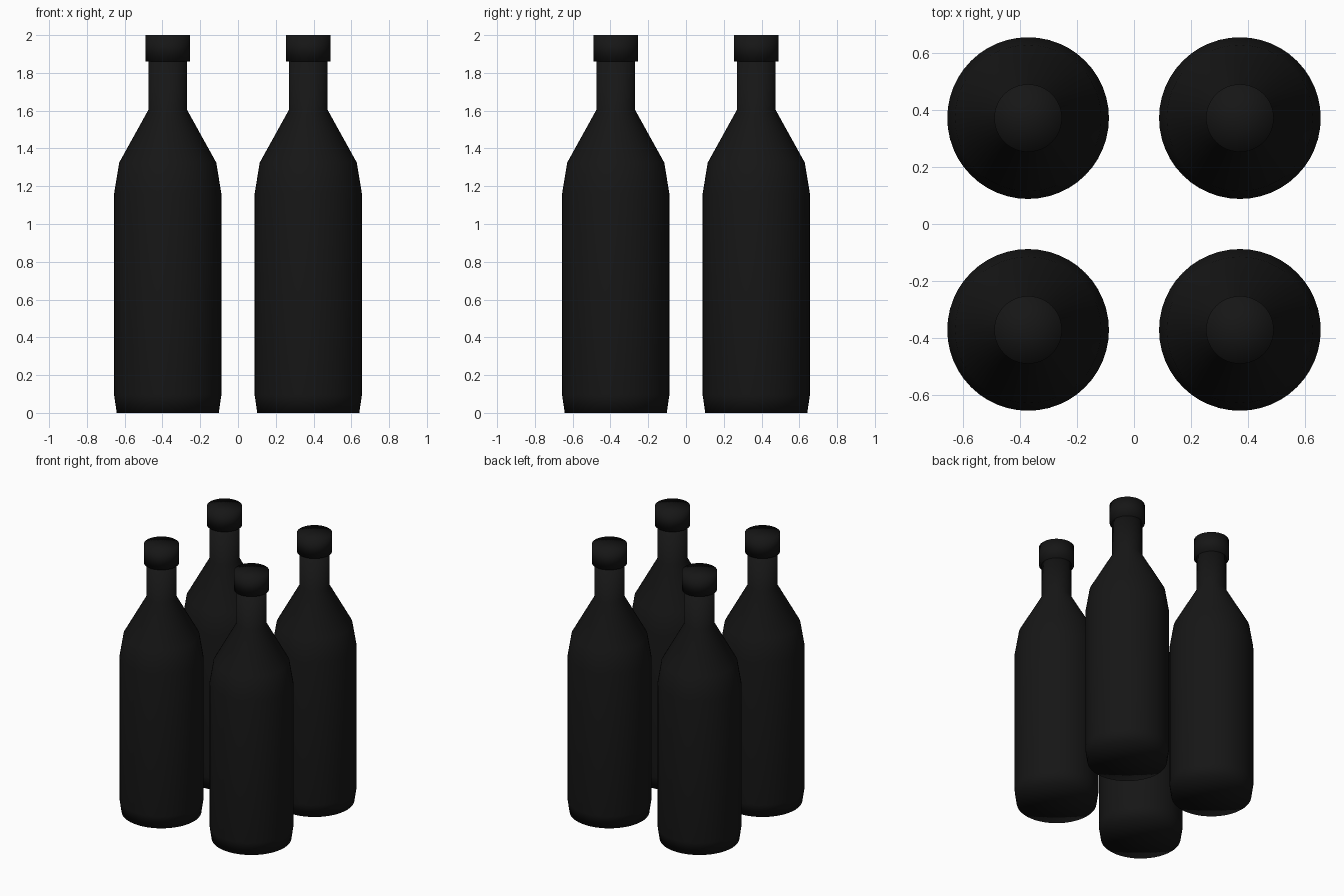
import bpy, bmesh
from math import cos, sin, tau

if "Cube" in bpy.data.objects:
    bpy.data.objects.remove(bpy.data.objects["Cube"])

SIDES = 48
OFFSET = 0.372

# Near-black glass and cap
mat = bpy.data.materials.new("black")
mat.diffuse_color = (0.008, 0.008, 0.008, 1)
mat.use_nodes = True
mat.node_tree.nodes["Principled BSDF"].inputs["Base Color"].default_value = mat.diffuse_color


def lathe(name, profile):
    """Closed solid of revolution from (radius, z) points."""
    bm = bmesh.new()
    rings = [[bm.verts.new((r * cos(tau * i / SIDES), r * sin(tau * i / SIDES), z))
              for i in range(SIDES)] for r, z in profile]
    for a, b in zip(rings, rings[1:]):
        for i in range(SIDES):
            j = (i + 1) % SIDES
            bm.faces.new((a[i], a[j], b[j], b[i]))
    # end discs
    for ring, z, flip in ((rings[0], profile[0][1], True), (rings[-1], profile[-1][1], False)):
        c = bm.verts.new((0, 0, z))
        for i in range(SIDES):
            p, q = ring[i], ring[(i + 1) % SIDES]
            bm.faces.new((q, p, c) if flip else (p, q, c))
    for f in bm.faces:
        f.smooth = True
    mesh = bpy.data.meshes.new(name)
    bm.to_mesh(mesh)
    bm.free()
    mesh.materials.append(mat)
    return mesh


# Bottle: chamfered foot, straight body, two-step shoulder, neck
body = lathe("bottle", [(0.27, 0), (0.284, 0.095), (0.284, 1.16), (0.257, 1.325),
                        (0.102, 1.605), (0.102, 1.87)])
# Cap: wider plain cylinder over the neck
cap = lathe("cap", [(0.119, 1.86), (0.119, 2.0)])

# Four bottles in a square
for x in (-OFFSET, OFFSET):
    for y in (-OFFSET, OFFSET):
        for mesh in (body, cap):
            ob = bpy.data.objects.new(mesh.name, mesh)
            ob.location = (x, y, 0)
            bpy.context.collection.objects.link(ob)
